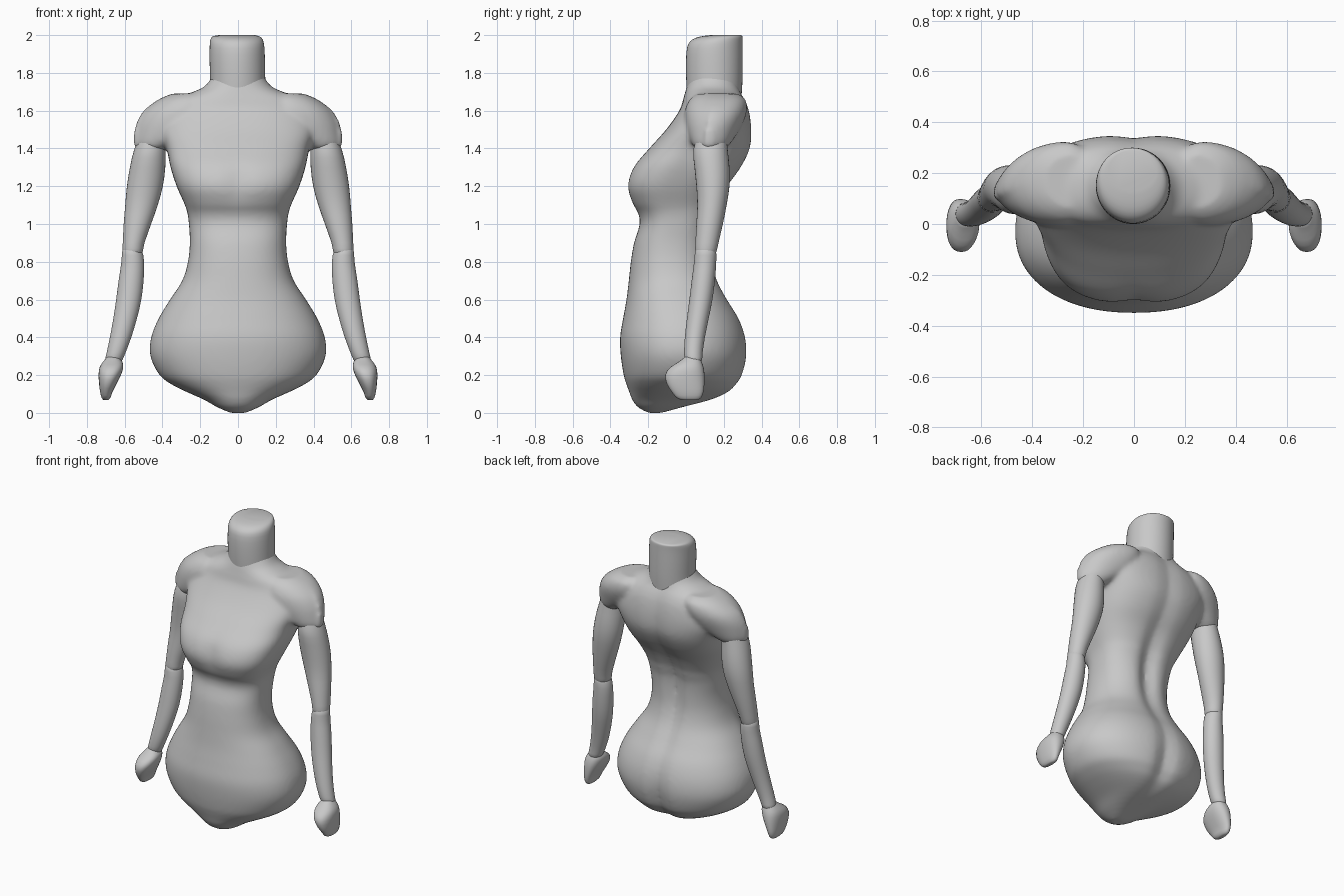
import bpy, bmesh, math

skin = bpy.data.materials.new("plain grey")
skin.diffuse_color = (0.58, 0.58, 0.58, 1)


def power(v, n):
    return math.copysign(abs(v) ** (2 / n), v)


def resample(rows, steps):
    """Smooth Catmull-Rom rows between the given ones."""
    pts = [rows[0]] + rows + [rows[-1]]
    out = []
    for p0, p1, p2, p3 in zip(pts, pts[1:], pts[2:], pts[3:]):
        for k in range(steps):
            t = k / steps
            out.append(tuple(
                0.5 * (2 * b + (c - a) * t + (2 * a - 5 * b + 4 * c - d) * t ** 2
                       + (3 * b - a - 3 * c + d) * t ** 3)
                for a, b, c, d in zip(p0, p1, p2, p3)))
    return out + [rows[-1]]


def loft(name, rows, shape=lambda z: 2.0, wide=0.5, seg=32, steps=2, dent=None):
    """Stack horizontal sections: rows of (z, x_min, x_max, y_front, y_back)."""
    bm = bmesh.new()
    rings = []
    for z, xa, xb, ya, yb in resample(rows, steps):
        yc, n = ya + (yb - ya) * wide, shape(z)
        ring = []
        for i in range(seg):
            a = 2 * math.pi * i / seg
            x = (xa + xb) / 2 + (xb - xa) / 2 * power(math.cos(a), n)
            s = power(math.sin(a), n)
            y = yc + s * ((yb - yc) if s > 0 else (yc - ya))
            if dent:
                y += dent(x, z, s)
            ring.append(bm.verts.new((x, y, z)))
        rings.append(ring)
    for lo, hi in zip(rings, rings[1:]):
        for i in range(seg):
            j = (i + 1) % seg
            bm.faces.new((lo[i], lo[j], hi[j], hi[i]))
    bm.faces.new(rings[0][::-1])
    bm.faces.new(rings[-1])
    bmesh.ops.recalc_face_normals(bm, faces=bm.faces)
    me = bpy.data.meshes.new(name)
    bm.to_mesh(me)
    bm.free()
    me.materials.append(skin)
    me.polygons.foreach_set("use_smooth", [True] * len(me.polygons))
    me.set_sharp_from_angle(angle=math.radians(50))
    ob = bpy.data.objects.new(name, me)
    bpy.context.collection.objects.link(ob)
    return ob


def mirrored(ob):
    ob.modifiers.new("mirror", 'MIRROR').use_mirror_merge = False
    return ob


# Torso: height, half width, front, back
torso_rows = [
    (0.00, 0.04, -0.20, -0.11), (0.03, 0.11, -0.255, 0.00),
    (0.07, 0.18, -0.285, 0.15), (0.11, 0.27, -0.30, 0.235),
    (0.15, 0.35, -0.315, 0.275), (0.20, 0.415, -0.33, 0.305),
    (0.30, 0.464, -0.345, 0.327), (0.40, 0.46, -0.349, 0.32),
    (0.50, 0.42, -0.333, 0.285), (0.60, 0.36, -0.315, 0.225),
    (0.70, 0.295, -0.303, 0.175), (0.80, 0.265, -0.292, 0.15),
    (0.90, 0.255, -0.275, 0.145), (1.00, 0.26, -0.245, 0.15),
    (1.06, 0.268, -0.255, 0.165), (1.11, 0.285, -0.285, 0.18),
    (1.20, 0.325, -0.312, 0.225), (1.30, 0.357, -0.28, 0.295),
    (1.40, 0.378, -0.195, 0.342), (1.50, 0.41, -0.105, 0.35),
    (1.60, 0.395, -0.035, 0.337), (1.66, 0.335, -0.015, 0.315),
    (1.695, 0.25, -0.005, 0.295), (1.73, 0.175, 0.005, 0.285),
    (1.80, 0.125, 0.03, 0.27),
]


def bump(v, centre, width):
    return math.exp(-((v - centre) / width) ** 2)


def relief(x, z, s):
    # Spine furrow and seat cleft behind, slight hollow between the breasts
    if s > 0:
        depth = 0.012 + 0.03 * bump(z, 0.95, 0.3) + 0.022 * bump(z, 0.2, 0.2)
        return -depth * s * bump(x, 0, 0.06)
    return 0.015 * -s * bump(x, 0, 0.06) * bump(z, 1.22, 0.1)


def torso_shape(z):
    # Rounder hips and neck base, squarer chest
    return 2.2 + 0.45 * bump(z, 1.25, 0.35) - 0.2 * bump(z, 1.85, 0.15)


torso = loft("torso", [(z, -w, w, f, b) for z, w, f, b in torso_rows],
             torso_shape, wide=0.47, seg=72, steps=4, dent=relief)

# Shoulder caps, swept backwards and fused into the torso
shoulder_rows = [
    (1.39, 0.40, 0.52, 0.06, 0.22), (1.42, 0.35, 0.552, 0.03, 0.25),
    (1.50, 0.24, 0.548, 0.015, 0.285), (1.56, 0.20, 0.527, 0.015, 0.305),
    (1.61, 0.18, 0.49, 0.025, 0.31), (1.66, 0.18, 0.42, 0.055, 0.295),
    (1.69, 0.20, 0.35, 0.10, 0.25),
]


def sweep(x, z, s):
    return 0.25 * (abs(x) - 0.42) if s < 0 else -0.25 * (abs(x) - 0.36)


caps = [loft("shoulder", [(z, min(s * a, s * b), max(s * a, s * b), f, k)
                          for z, a, b, f, k in shoulder_rows],
             lambda z: 2.3, steps=3, dent=sweep) for s in (1, -1)]
with bpy.context.temp_override(active_object=torso, object=torso,
                               selected_objects=[torso] + caps,
                               selected_editable_objects=[torso] + caps):
    bpy.ops.object.join()
fuse = torso.modifiers.new("fuse", 'REMESH')
fuse.mode = 'VOXEL'
fuse.voxel_size = 0.013
fuse.use_smooth_shade = True
soft = torso.modifiers.new("soften", 'SMOOTH')
soft.factor = 0.5
soft.iterations = 9

# Neck with a top rounded off at the front
loft("neck", [
    (1.62, -0.15, 0.15, 0.01, 0.29), (1.74, -0.147, 0.145, 0.002, 0.298),
    (1.85, -0.15, 0.143, 0.0, 0.30), (1.93, -0.15, 0.14, 0.005, 0.30),
    (1.965, -0.148, 0.135, 0.02, 0.30), (1.985, -0.142, 0.125, 0.05, 0.30),
    (1.995, -0.13, 0.11, 0.09, 0.298), (2.00, -0.10, 0.09, 0.13, 0.29),
], seg=48)

# Upper arms
mirrored(loft("upper_arm", [
    (1.52, 0.39, 0.50, 0.08, 0.21), (1.40, 0.383, 0.548, 0.04, 0.22),
    (1.30, 0.385, 0.572, 0.045, 0.23), (1.20, 0.398, 0.588, 0.055, 0.23),
    (1.10, 0.425, 0.597, 0.06, 0.215), (1.00, 0.46, 0.605, 0.055, 0.195),
    (0.90, 0.495, 0.61, 0.05, 0.172), (0.85, 0.505, 0.61, 0.05, 0.16),
    (0.81, 0.53, 0.59, 0.07, 0.14),
]))

# Forearms
mirrored(loft("forearm", [
    (0.885, 0.54, 0.59, 0.08, 0.13), (0.86, 0.51, 0.612, 0.05, 0.158),
    (0.80, 0.497, 0.617, 0.043, 0.16), (0.70, 0.50, 0.632, 0.03, 0.153),
    (0.60, 0.512, 0.645, 0.018, 0.14), (0.50, 0.535, 0.66, 0.005, 0.12),
    (0.40, 0.565, 0.678, -0.006, 0.10), (0.32, 0.595, 0.695, -0.01, 0.088),
    (0.28, 0.612, 0.702, -0.005, 0.085), (0.25, 0.635, 0.69, 0.015, 0.07),
]))

# Hands, flattened mitten shapes
mirrored(loft("hand", [
    (0.30, 0.635, 0.69, 0.0, 0.07), (0.27, 0.612, 0.715, -0.04, 0.083),
    (0.24, 0.608, 0.733, -0.085, 0.093), (0.20, 0.62, 0.738, -0.11, 0.098),
    (0.15, 0.645, 0.735, -0.10, 0.097), (0.11, 0.665, 0.73, -0.075, 0.092),
    (0.08, 0.675, 0.722, -0.05, 0.08), (0.068, 0.688, 0.712, -0.02, 0.06),
], lambda z: 2.3))
